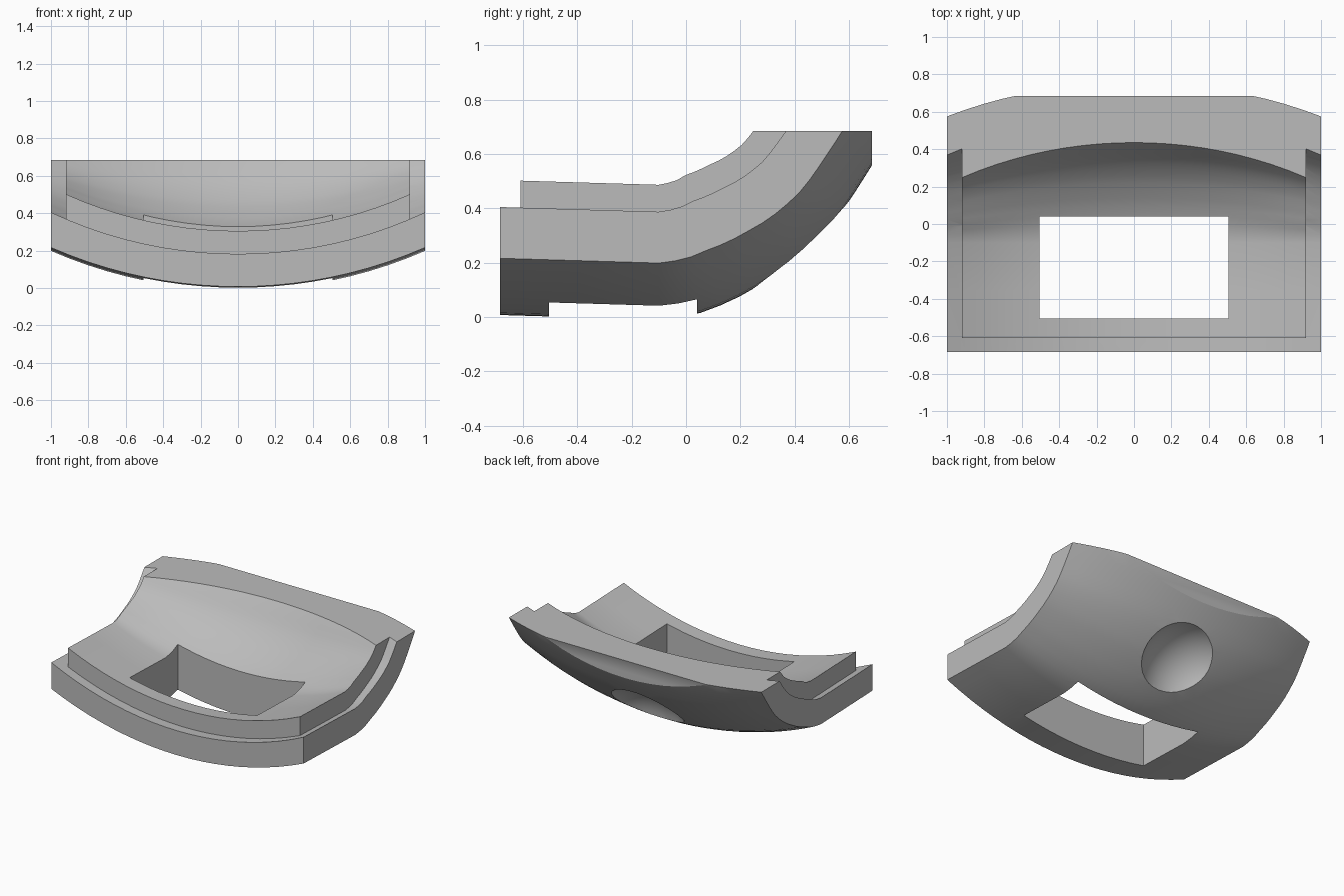
import bpy, bmesh, math
from mathutils import Vector

cube = bpy.data.objects.get("Cube")
if cube:
    bpy.data.objects.remove(cube)

grey = bpy.data.materials.new("plain_grey")
grey.use_nodes = True
tint = (0.5, 0.5, 0.5, 1)
grey.diffuse_color = tint
grey.node_tree.nodes["Principled BSDF"].inputs["Base Color"].default_value = tint

# Bend axis of the upturned back
AXIS_Y, AXIS_Z = -0.10, 0.89
BEND = [(0, .9), (9, .89), (15, .877), (23, .861), (30, .85), (45, .84),
        (59, .84), (67, .85), (75, .875), (90, .9)]
FLATTEN = [(0, 1), (15, 1), (31, .9), (48, .8), (60, .78), (90, .78)]


def lerp_table(table, v):
    for (a, p), (b, q) in zip(table, table[1:]):
        if v <= b:
            return p + (q - p) * (v - a) / (b - a)
    return table[-1][1]


def surface_point(x, y_front, step, depth, arc):
    """Point of a doubly curved shell layer; negative steps are the flat front."""
    angle = max(step, 0)
    s = lerp_table(FLATTEN, angle)
    sag = arc - math.sqrt(arc * arc - x * x)
    r = lerp_table(BEND, angle) - depth * (0.75 + 0.25 * s) - sag * s
    if step < 0:
        y = AXIS_Y + (y_front - AXIS_Y) * -step
        return Vector((x, y, AXIS_Z - r + 0.03 * (AXIS_Y - y)))
    t = math.radians(angle)
    return Vector((x, AXIS_Y + r * math.sin(t), AXIS_Z - r * math.cos(t)))


def finish(name, bm):
    bmesh.ops.recalc_face_normals(bm, faces=bm.faces)
    mesh = bpy.data.meshes.new(name)
    bm.to_mesh(mesh)
    bm.free()
    mesh.materials.append(grey)
    obj = bpy.data.objects.new(name, mesh)
    bpy.context.scene.collection.objects.link(obj)
    return obj


def shell(name, half_width, y_front, bottom, top):
    """Closed slab between two (depth, arc radius) layers."""
    bm = bmesh.new()
    steps = [-1, -0.5] + [i * 5 for i in range(18)]
    n = 20
    xs = [half_width * (2 * i / n - 1) for i in range(n + 1)]
    rings = []
    for st in steps:
        ring = [bm.verts.new(surface_point(x, y_front, st, *bottom)) for x in xs]
        ring += [bm.verts.new(surface_point(x, y_front, st, *top)) for x in reversed(xs)]
        rings.append(ring)
    m = len(rings[0])
    for a, b in zip(rings, rings[1:]):
        for i in range(m):
            j = (i + 1) % m
            bm.faces.new((a[i], a[j], b[j], b[i]))
    for ring in (rings[0], rings[-1]):
        for i in range(n):
            bm.faces.new((ring[i], ring[i + 1], ring[m - 2 - i], ring[m - 1 - i]))
    return finish(name, bm)


def box(name, low, high):
    bm = bmesh.new()
    bmesh.ops.create_cube(bm, size=1)
    for v in bm.verts:
        v.co = [(l + h) / 2 + c * (h - l) for l, h, c in zip(low, high, v.co)]
    return finish(name, bm)


def combine(target, helper, operation):
    bpy.context.view_layer.objects.active = target
    mod = target.modifiers.new(operation.lower(), 'BOOLEAN')
    mod.operation = operation
    mod.solver = 'EXACT'
    mod.object = helper
    bpy.ops.object.modifier_apply(modifier=mod.name)
    bpy.data.objects.remove(helper)


# Outer slab with the narrower raised layer on its inside
body = shell("curved_plate", 1.0, -0.685, (0, 2.5), (0.175, 2.36))
raised = shell("raised_layer", 0.92, -0.61, (0.1, 2.4), (0.30, 2.25))
combine(body, raised, 'UNION')

# Flat trims at the top and back
combine(body, box("trim_box", (-2, -2, -1), (2, 0.685, 0.685)), 'INTERSECT')

# Rectangular window through the floor
combine(body, box("window_cutter", (-0.505, -0.505, -1), (0.505, 0.04, 0.6)), 'DIFFERENCE')

# Shallow round dimple under the bend
bm = bmesh.new()
bmesh.ops.create_uvsphere(bm, u_segments=48, v_segments=32, radius=0.36)
out = Vector((0, 0.65, -0.76)).normalized()
bmesh.ops.translate(bm, verts=bm.verts, vec=Vector((0, AXIS_Y, AXIS_Z)) + out * 1.08)
combine(body, finish("dimple_cutter", bm), 'DIFFERENCE')

# Smooth curved faces, crisp edges
bpy.ops.object.select_all(action='DESELECT')
body.select_set(True)
bpy.context.view_layer.objects.active = body
bpy.ops.object.shade_smooth_by_angle(angle=math.radians(25))
